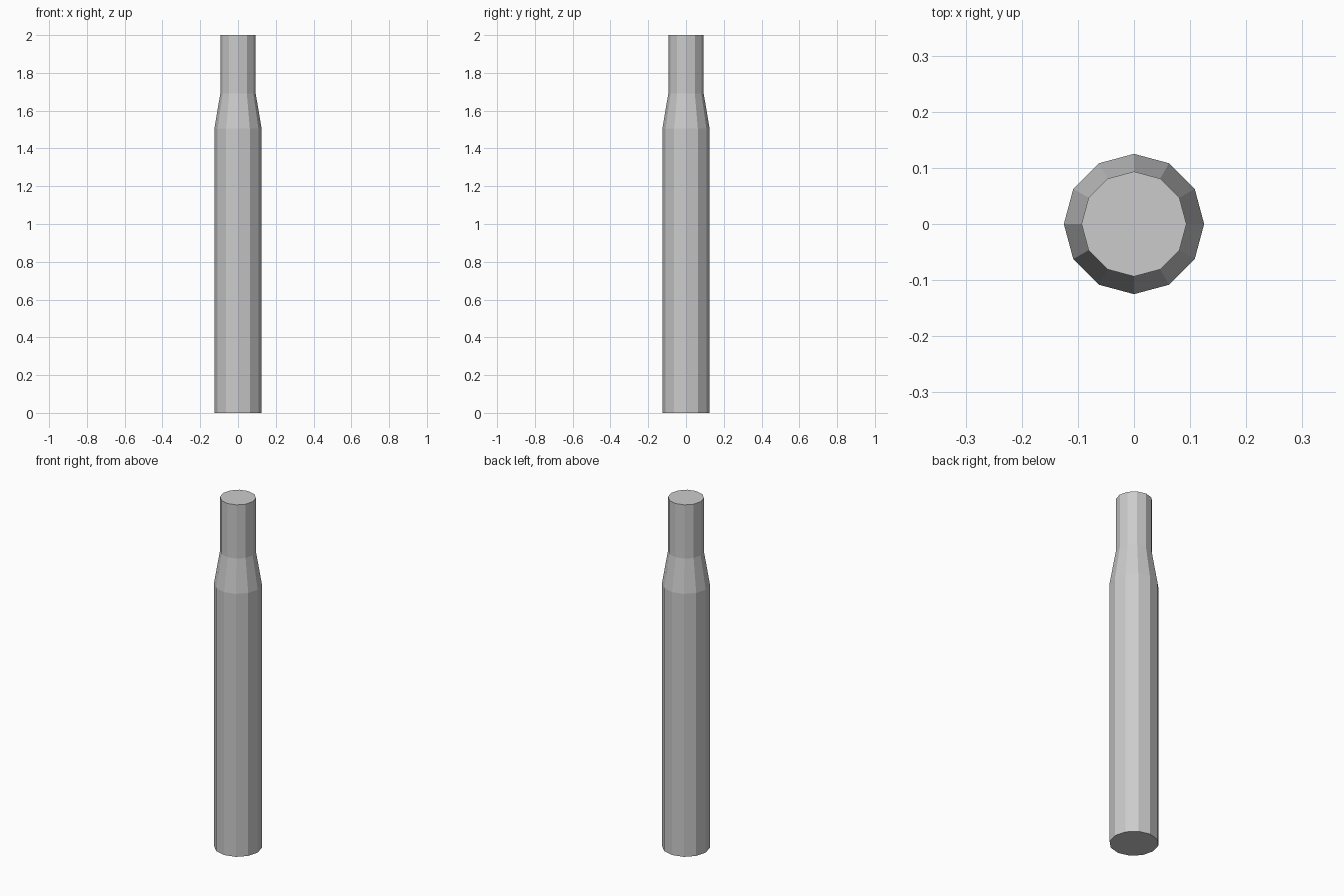
import bpy, bmesh
from math import cos, sin, tau

if "Cube" in bpy.data.objects:
    bpy.data.objects.remove(bpy.data.objects["Cube"])

SIDES = 12
# (radius, height) profile: body, tapered shoulder, narrow neck
PROFILE = [(0.125, 0.0), (0.125, 1.505), (0.0935, 1.692), (0.0935, 2.0)]


def lathe(name, profile, sides):
    bm = bmesh.new()
    rings = [[bm.verts.new((r * cos(tau * i / sides), r * sin(tau * i / sides), z))
              for i in range(sides)] for r, z in profile]
    # side walls
    for low, high in zip(rings, rings[1:]):
        for i in range(sides):
            j = (i + 1) % sides
            bm.faces.new((low[i], low[j], high[j], high[i]))
    # end caps
    bm.faces.new(rings[0][::-1])
    bm.faces.new(rings[-1])
    mesh = bpy.data.meshes.new(name)
    bm.to_mesh(mesh)
    bm.free()
    obj = bpy.data.objects.new(name, mesh)
    bpy.context.collection.objects.link(obj)
    return obj


# Stepped post
lathe("stepped_post", PROFILE, SIDES)
